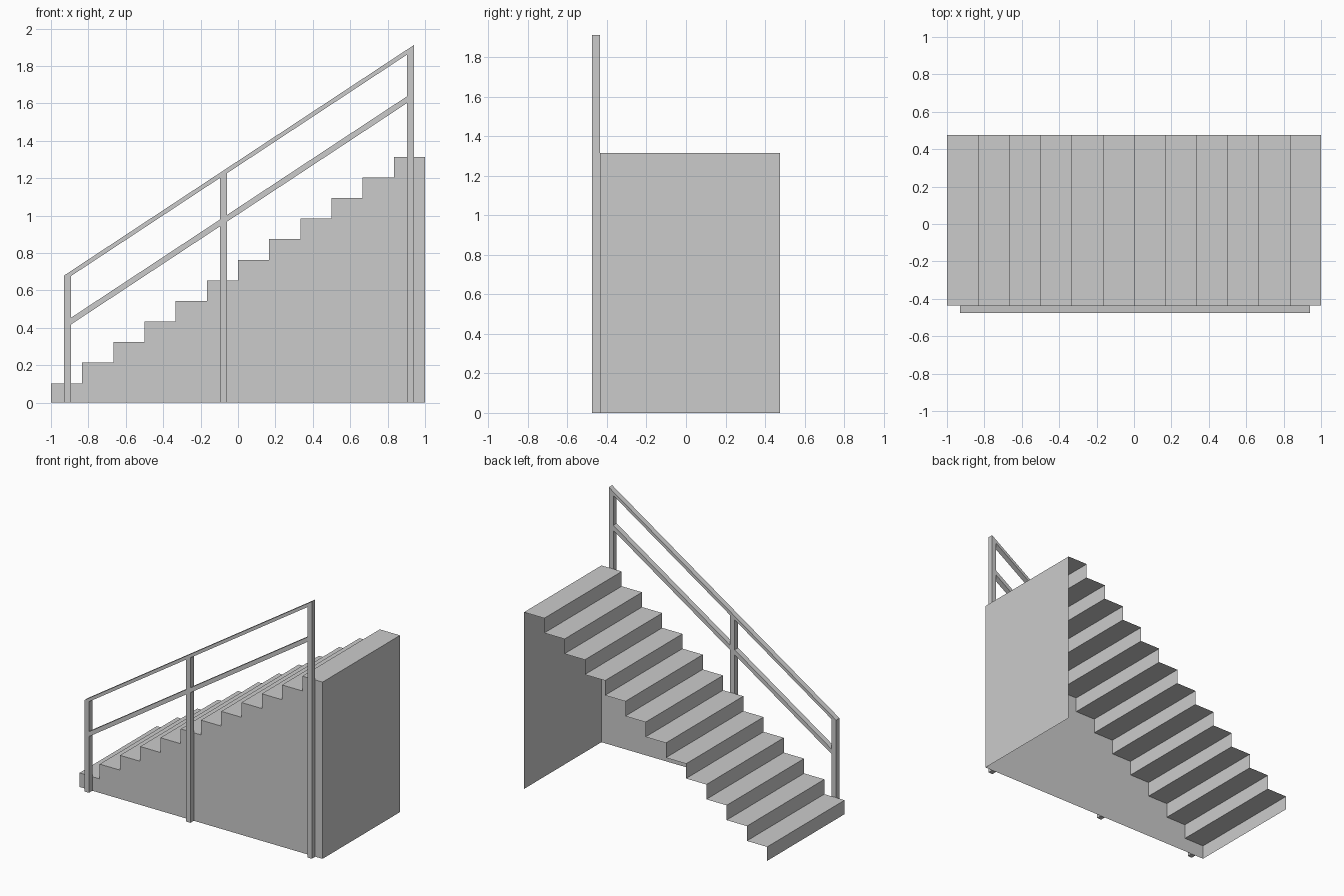
import bpy, bmesh

if "Cube" in bpy.data.objects:
    bpy.data.objects.remove(bpy.data.objects["Cube"])

STEPS, RUN, RISE, FIRST = 12, 2 / 12, 0.11, 0.104
WALL_Y, BACK_Y, RAIL_Y = -0.435, 0.475, -0.475
SLOPE = (1.912 - 0.68) / 1.87


def make_object(name, bm):
    mesh = bpy.data.meshes.new(name)
    bm.to_mesh(mesh)
    bm.free()
    obj = bpy.data.objects.new(name, mesh)
    bpy.context.collection.objects.link(obj)
    return obj


def rail_top(x):
    return 0.68 + (x + 0.93) * SLOPE


def prism(name, profile, y0, y1):
    """Solid made from an xz outline (counter-clockwise from the front)."""
    bm = bmesh.new()
    face = bm.faces.new([bm.verts.new((x, y0, z)) for x, z in profile])
    ext = bmesh.ops.extrude_face_region(bm, geom=[face], use_keep_orig=True)
    verts = [g for g in ext["geom"] if isinstance(g, bmesh.types.BMVert)]
    bmesh.ops.translate(bm, verts=verts, vec=(0, y1 - y0, 0))
    bmesh.ops.recalc_face_normals(bm, faces=bm.faces)
    return make_object(name, bm)


def sloped_bar(name, x0, x1, drop, height):
    a, b = rail_top(x0) - drop, rail_top(x1) - drop
    prism(name, [(x0, a - height), (x1, b - height), (x1, b), (x0, a)], RAIL_Y, WALL_Y)


# Zigzag outline of the treads and risers, from the floor to the top landing
outline = [(-1, 0)]
for i in range(STEPS):
    z = FIRST + i * RISE
    outline += [(-1 + i * RUN, z), (-1 + (i + 1) * RUN, z)]
outline.append((1, 0))

# Thin stair shell: treads, risers, end wall and front wall; back and base stay open
bm = bmesh.new()
front = [bm.verts.new((x, WALL_Y, z)) for x, z in outline]
back = [bm.verts.new((x, BACK_Y, z)) for x, z in outline]
for i in range(len(outline) - 1):
    bm.faces.new((front[i], front[i + 1], back[i + 1], back[i]))
bm.faces.new(front[::-1])
make_object("stair_shell", bm)

# Posts with tops cut to the rail slope
BAR = 0.027
for name, x0, x1, drop in (("lower_post", -0.93, -0.893, 0),
                           ("middle_post", -0.096, -0.059, BAR),
                           ("upper_post", 0.903, 0.94, 0)):
    prism(name, [(x0, 0), (x1, 0), (x1, rail_top(x1) - drop), (x0, rail_top(x0) - drop)],
          RAIL_Y, WALL_Y)

# Handrail between the end posts, and the mid rail in two bays
sloped_bar("handrail", -0.893, 0.903, 0, BAR)
sloped_bar("lower_mid_rail", -0.893, -0.096, 0.25, 0.036)
sloped_bar("upper_mid_rail", -0.059, 0.903, 0.25, 0.036)
